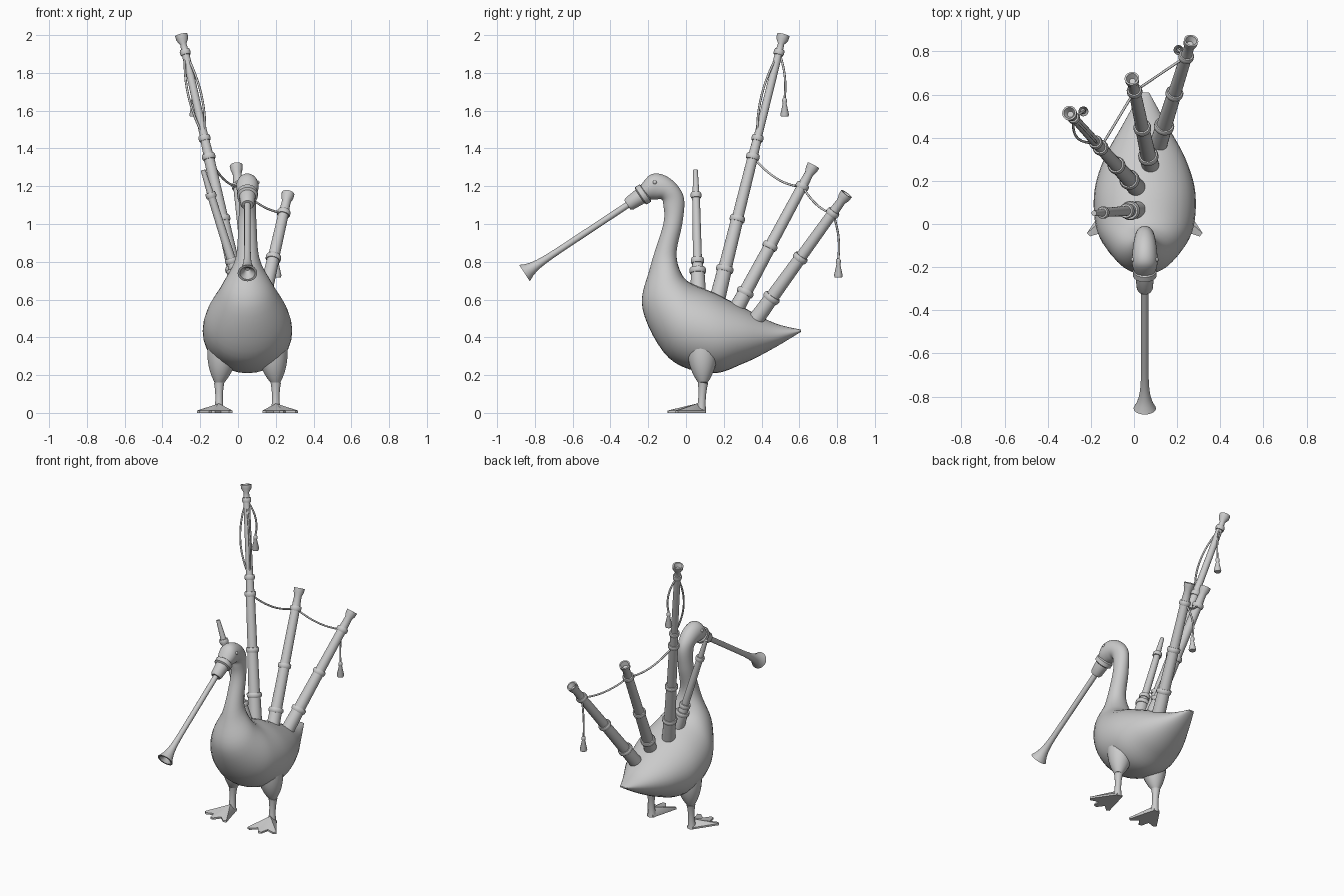
import bpy, bmesh, math
from mathutils import Vector

if "Cube" in bpy.data.objects:
    bpy.data.objects.remove(bpy.data.objects["Cube"])

plain_grey = bpy.data.materials.new("plain_grey")
plain_grey.use_nodes = True
colour = (.6, .6, .6, 1)
plain_grey.diffuse_color = colour
plain_grey.node_tree.nodes["Principled BSDF"].inputs["Base Color"].default_value = colour
middle_x = .05  # the bird's own centre line
mesh_parts = []


def finish(name, bm):
    """Turn a bmesh into a named grey object."""
    bmesh.ops.recalc_face_normals(bm, faces=bm.faces)
    mesh = bpy.data.meshes.new(name)
    bm.to_mesh(mesh)
    bm.free()
    mesh.materials.append(plain_grey)
    part = bpy.data.objects.new(name, mesh)
    bpy.context.collection.objects.link(part)
    mesh_parts.append(part)
    return part


def circle(centre, across, up, sides=32):
    """Ring of points around a centre, spanned by two half axes."""
    angles = [math.tau * i / sides for i in range(sides)]
    return [centre + across * math.sin(a) + up * math.cos(a) for a in angles]


def bridge(bm, first, second):
    """Join two vertex loops with quads."""
    for i in range(len(first)):
        bm.faces.new((first[i - 1], first[i], second[i], second[i - 1]))


def skin(name, rings):
    """Cover a row of rings with a closed surface."""
    bm = bmesh.new()
    loops = [[bm.verts.new(point) for point in ring] for ring in rings]
    for first, second in zip(loops, loops[1:]):
        bridge(bm, first, second)
    bm.faces.new(loops[0])
    bm.faces.new(loops[-1])
    return finish(name, bm)


def along(axis, t):
    return axis[0].lerp(axis[1], t)


def turned(name, axis, profile):
    """Lathe a profile of (fraction, radius) pairs around an axis."""
    turn = (axis[1] - axis[0]).to_track_quat('Z', 'Y')
    across, up = turn @ Vector((1, 0, 0)), turn @ Vector((0, 1, 0))
    return skin(name, [circle(along(axis, t), across * r, up * r, 24) for t, r in profile])


def by_rule(radius_at, steps=24):
    """Profile whose radius follows a formula."""
    return [(i / steps, radius_at(i / steps)) for i in range(steps + 1)]


def pipe(name, axis, collars, taper, flared=True):
    """Pipe stepping down in radius at each raised collar."""
    length = (axis[1] - axis[0]).length
    half = .015 / length
    radius = .042
    profile = [(0, radius)]
    for t in collars:
        raised = radius * math.sqrt(taper) + .008
        profile += [(t - half, radius * math.sqrt(taper)), (t - half, raised * .9),
                    (t - half / 2, raised), (t + half / 2, raised), (t + half, raised * .9)]
        radius *= taper
        profile.append((t + half, radius))
    if flared:
        # bell mouth with a hollow end
        lip = .025 / length
        profile += [(1 - 2 * lip, radius * .9), (1 - lip, .032), (1, .034), (1, .026), (1 - lip, .014)]
    else:
        profile.append((1, radius * .7))
    return turned(name, axis, profile)


def cord(name, start, end, bow):
    """Thin cord that bows away from the straight line."""
    curve = bpy.data.curves.new(name, 'CURVE')
    curve.dimensions = '3D'
    curve.bevel_depth = .006
    curve.bevel_resolution = 2
    curve.use_fill_caps = True
    spline = curve.splines.new('POLY')
    steps = 12
    spline.points.add(steps)
    for i, point in enumerate(spline.points):
        t = i / steps
        place = start.lerp(end, t) + bow * (4 * t * (1 - t))
        point.co = (*place, 1)
    curve.materials.append(plain_grey)
    bpy.context.collection.objects.link(bpy.data.objects.new(name, curve))


def tassel(name, anchor, offset):
    """Cord hanging from an anchor with a flared tassel below."""
    bottom = anchor + offset - Vector((0, 0, .34))
    knot = bottom + Vector((0, 0, .1))
    cord(name + "_cord", anchor, knot, offset / 2)
    turned(name, (knot, bottom), [(0, .006), (.1, .013), (.2, .013), (.3, .01), (.9, .023), (1, .02)])


def spline_blend(before, start, end, after, t):
    """Smooth curve through the key values."""
    return start + t / 2 * (end - before + t * (2 * before - 5 * start + 4 * end - after
                                                + t * (3 * (start - end) + after - before)))


# Body, neck and head: top y z, bottom y z and half width, from tail to face
keys = [
    (.61, .44, .61, .43, .02),
    (.47, .475, .46, .34, .1),
    (.3, .56, .3, .26, .19),
    (.15, .635, .13, .21, .235),
    (.02, .69, -.09, .29, .22),
    (-.03, .75, -.23, .55, .14),
    (-.05, .85, -.19, .77, .065),
    (-.02, 1, -.12, 1, .048),
    (-.01, 1.13, -.12, 1.1, .046),
    (-.05, 1.21, -.13, 1.13, .052),
    (-.12, 1.26, -.16, 1.13, .058),
    (-.19, 1.26, -.2, 1.13, .057),
    (-.25, 1.19, -.25, 1.13, .035),
]
padded = [keys[0], *keys, keys[-1]]
body_rings = []
for group in zip(padded, padded[1:], padded[2:], padded[3:]):
    for step in range(6):
        top_y, top_z, low_y, low_z, width = [spline_blend(*values, step / 6) for values in zip(*group)]
        top, low = Vector((middle_x, top_y, top_z)), Vector((middle_x, low_y, low_z))
        body_rings.append(circle((top + low) / 2, Vector((width, 0, 0)), (top - low) / 2))
body = skin("goose_body", body_rings)

# Bill collar and the long horn held in it
bill = (Vector((middle_x, -.2, 1.175)), Vector((middle_x, -.31, 1.1)))
turned("bill_collar", bill, [(0, .045), (.1, .045), (.15, .055), (.35, .055), (.4, .043), (.9, .037), (1, .03)])
horn = (along(bill, .8), Vector((middle_x, -.855, .74)))
turned("horn", horn, by_rule(lambda t: .017 + .035 * t ** 12) + [(1, .04), (.97, .02), (.94, .01)])

# Three drones and a slim chanter
tall = (Vector((.015, .165, .6)), Vector((-.3, .515, 2)))
middle = (Vector((.08, .25, .52)), Vector((-.01, .675, 1.31)))
rear = (Vector((.11, .36, .48)), Vector((.265, .85, 1.16)))
chanter = (Vector((.025, .065, .62)), Vector((-.185, .05, 1.285)))
pipe("tall_drone", tall, (.115, .305, .54, .61, .935), .85)
pipe("middle_drone", middle, (.15, .46, .86), .85)
pipe("rear_drone", rear, (.19, .5, .85), .85)
pipe("chanter", chanter, (.2, .28, .8), .75, flared=False)

# Cords draped between the drones and down the tall one
tall_tie, middle_tie, rear_tie = along(tall, .54), along(middle, .86), along(rear, .85)
tall_top, tall_joint = along(tall, .935), along(tall, .61)
cord("front_draped_cord", tall_tie, middle_tie, Vector((0, 0, -.04)))
cord("rear_draped_cord", middle_tie, rear_tie, Vector((0, 0, -.03)))
for label, shift in (("left", .035), ("right", -.035)):
    cord(label + "_pipe_cord", tall_top, tall_joint, Vector((shift, -.035, 0)))
tassel("tall_tassel", tall_top, Vector((.045, .03, 0)))
tassel("rear_tassel", rear_tie, Vector((-.035, .03, 0)))

# Eyes, legs and webbed feet on both sides
for label, side in (("left", 1), ("right", -1)):
    bm = bmesh.new()
    bmesh.ops.create_uvsphere(bm, u_segments=12, v_segments=8, radius=.011)
    bmesh.ops.translate(bm, verts=bm.verts, vec=(middle_x + side * .053, -.165, 1.22))
    finish(label + "_eye", bm)

    leg_x = middle_x + side * .15
    hip = Vector((leg_x - side * .03, .085, .42))
    knee, heel = Vector((leg_x, .09, .16)), Vector((leg_x, .08, 0))
    turned(label + "_thigh", (hip, knee), by_rule(lambda t: .025 + .06 * (1 - t ** 3)))
    turned(label + "_leg", (knee, heel), by_rule(lambda t: .02 + .03 * (t - .5) ** 2))

    # toes fan out from the ankle with hollows in the web between them
    outline = [(-.022, .1), (.022, .1)]
    for toe in range(2, -3, -1):
        tip = toe % 2 == 0
        for spread in ((4, -4) if tip else (0,)):
            angle = math.radians(12 + 18 * toe + spread)
            reach = .15 if tip else .105
            outline.append((reach * math.sin(angle), .05 - reach * math.cos(angle)))
    bm = bmesh.new()
    sole = [bm.verts.new((leg_x + side * dx, y, 0)) for dx, y in outline]
    rim = [bm.verts.new(vert.co + Vector((0, 0, .012))) for vert in sole]
    ankle = bm.verts.new((leg_x, .06, .05))
    bm.faces.new(sole)
    bridge(bm, sole, rim)
    for i in range(len(rim)):
        bm.faces.new((rim[i - 1], rim[i], ankle))
    finish(label + "_foot", bm)

# Smooth shading with crisp edges
bpy.ops.object.select_all(action='DESELECT')
for part in mesh_parts:
    part.select_set(True)
bpy.context.view_layer.objects.active = body
bpy.ops.object.shade_smooth_by_angle(angle=math.radians(40))
